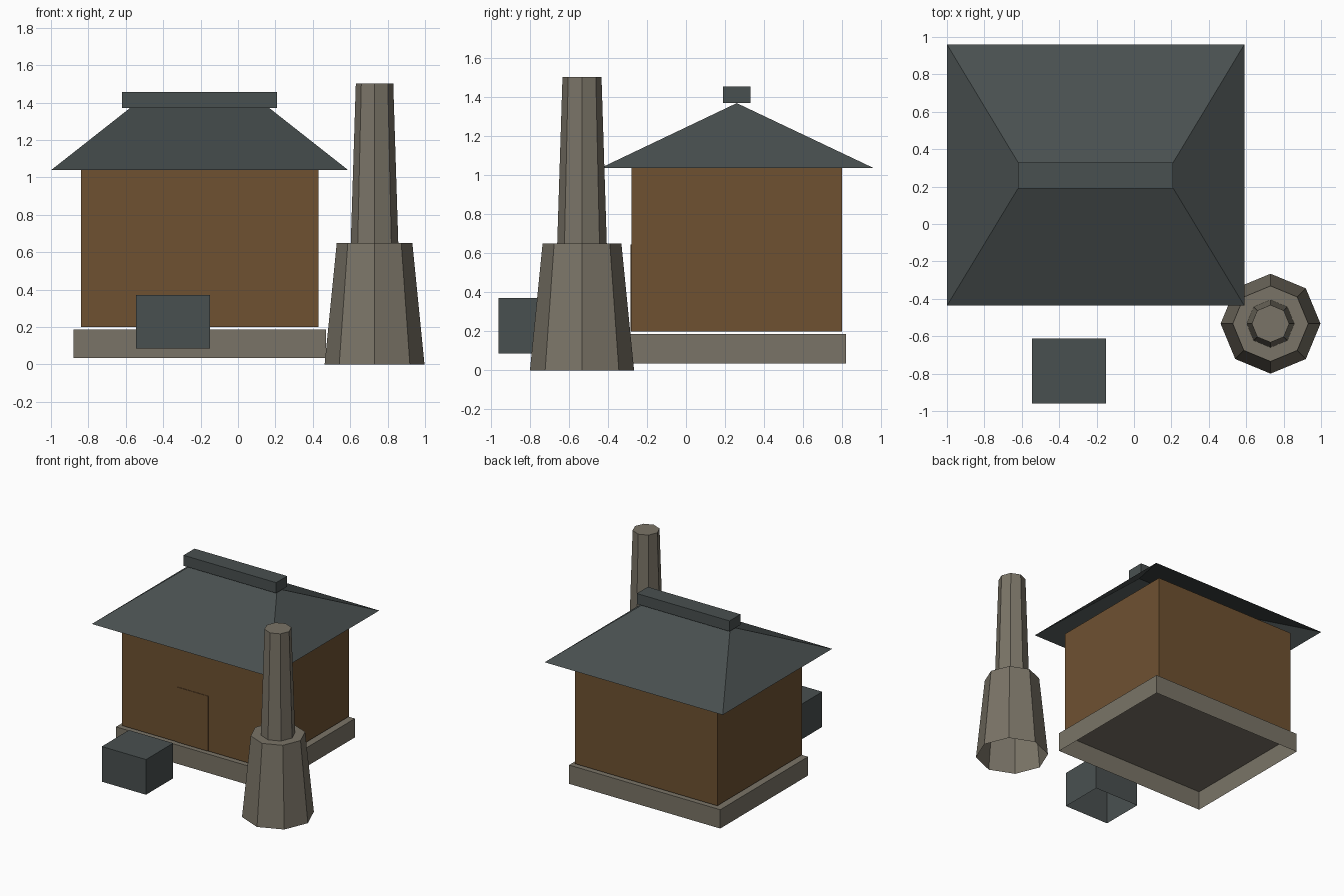
import bpy, bmesh, math

if "Cube" in bpy.data.objects:
    bpy.data.objects.remove(bpy.data.objects["Cube"])


def material(name, r, g, b):
    lin = [(c / 255 / 12.92) if c < 11 else ((c / 255 + 0.055) / 1.055) ** 2.4 for c in (r, g, b)]
    m = bpy.data.materials.new(name)
    m.diffuse_color = (*lin, 1)
    m.use_nodes = True
    m.node_tree.nodes["Principled BSDF"].inputs["Base Color"].default_value = m.diffuse_color
    return m


stone = material("stone", 122, 116, 103)
slate = material("slate", 73, 80, 80)
wood = material("brown wood", 110, 81, 49)


def loft(name, rings, mat):
    """Join equal-length rings with side faces; top capped, underside open."""
    bm = bmesh.new()
    loops = [[bm.verts.new(p) for p in ring] for ring in rings]
    n = len(loops[0])
    for low, high in zip(loops, loops[1:]):
        for i in range(n):
            j = (i + 1) % n
            bm.faces.new((low[i], low[j], high[j], high[i]))
    bm.faces.new(loops[-1])
    # merge coincident ridge points so the hips end in triangles
    bmesh.ops.remove_doubles(bm, verts=bm.verts[:], dist=1e-5)
    me = bpy.data.meshes.new(name)
    bm.to_mesh(me)
    bm.free()
    me.materials.append(mat)
    ob = bpy.data.objects.new(name, me)
    bpy.context.collection.objects.link(ob)
    return ob


def rect(x0, x1, y0, y1, z):
    return [(x0, y0, z), (x1, y0, z), (x1, y1, z), (x0, y1, z)]


def box(name, x0, x1, y0, y1, z0, z1, mat):
    return loft(name, [rect(x0, x1, y0, y1, z0), rect(x0, x1, y0, y1, z1)], mat)


def octagon(r, z, cx=0.73, cy=-0.533):
    return [(cx + r * math.cos(i * math.pi / 4), cy + r * math.sin(i * math.pi / 4), z)
            for i in range(8)]


# House body
box("foundation", -0.88, 0.47, -0.30, 0.82, 0.035, 0.187, stone)
box("walls", -0.84, 0.43, -0.28, 0.80, 0.20, 1.04, wood)
box("door", -0.347, -0.067, -0.284, -0.279, 0.20, 0.645, wood)

# Hipped roof, open underneath, built as four slopes meeting at a ridge
bm = bmesh.new()
e = [bm.verts.new(p) for p in rect(-1.0, 0.59, -0.437, 0.96, 1.038)]
a, b = bm.verts.new((-0.578, 0.26, 1.37)), bm.verts.new((0.168, 0.26, 1.37))
for f in ((e[0], e[1], b, a), (e[1], e[2], b), (e[2], e[3], a, b), (e[3], e[0], a)):
    bm.faces.new(f)
me = bpy.data.meshes.new("roof")
bm.to_mesh(me)
bm.free()
me.materials.append(slate)
bpy.context.collection.objects.link(bpy.data.objects.new("roof", me))

# Ridge beam and crate
box("ridge_beam", -0.62, 0.208, 0.19, 0.33, 1.37, 1.455, slate)
box("crate", -0.545, -0.15, -0.96, -0.613, 0.086, 0.37, slate)

# Tapered octagonal chimney
loft("chimney_base", [octagon(0.267, 0.0), octagon(0.202, 0.65)], stone)
loft("chimney_stack", [octagon(0.127, 0.65), octagon(0.10, 1.503)], stone)
